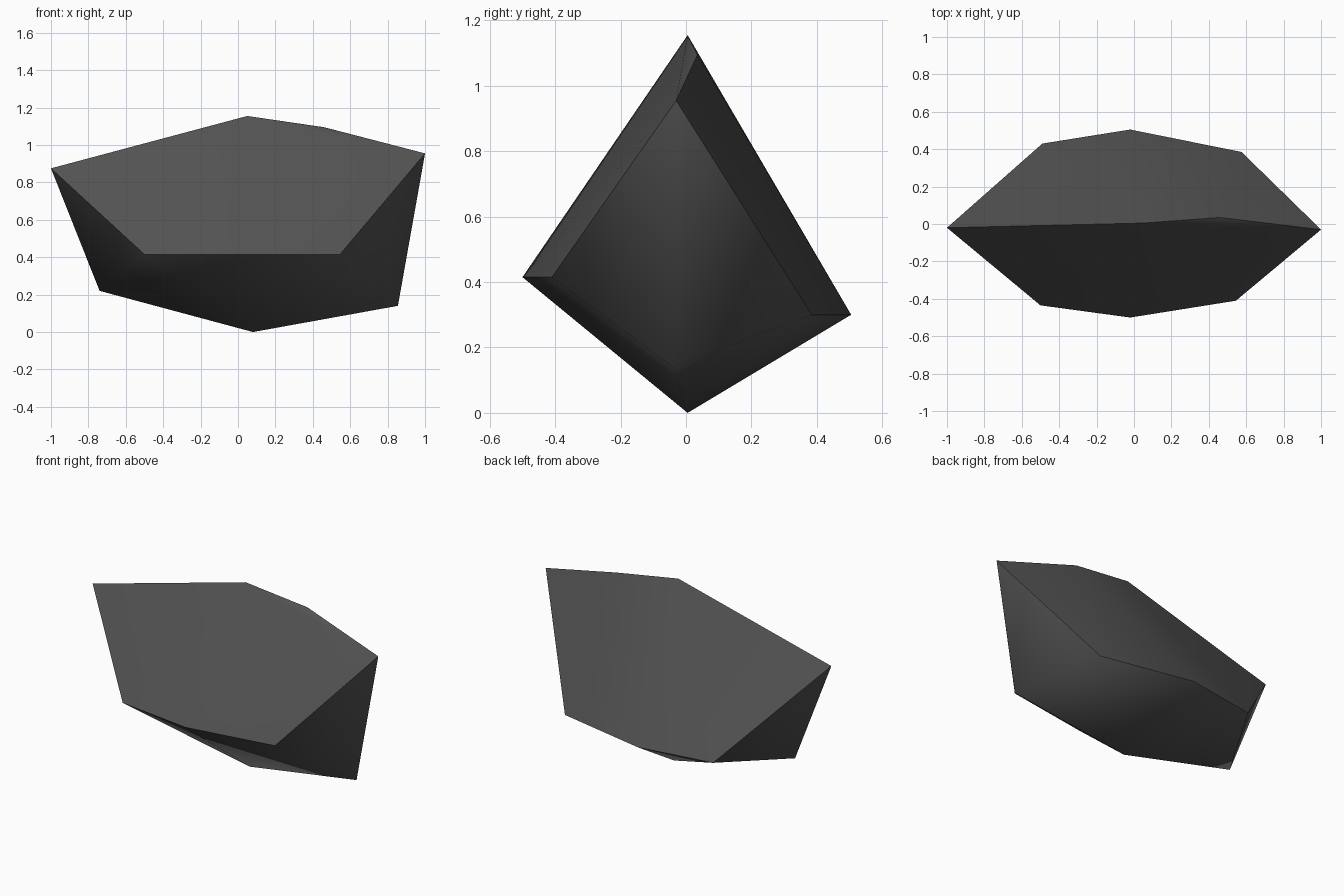
import bpy
import bmesh

cube = bpy.data.objects.get("Cube")
if cube:
    bpy.data.objects.remove(cube, do_unlink=True)

# Stone colour
stone = bpy.data.materials.new("dark_grey_stone")
stone.use_nodes = True
colour = (0.085, 0.085, 0.085, 1)
stone.diffuse_color = colour
bsdf = next(n for n in stone.node_tree.nodes if n.type == "BSDF_PRINCIPLED")
bsdf.inputs["Base Color"].default_value = colour
bsdf.inputs["Roughness"].default_value = 0.9

# Corners of the rock: top ridge, front belt, back belt, keel
ridge = [(-1, -0.02, 0.875), (0.05, 0.005, 1.155), (0.46, 0.035, 1.095), (1, -0.03, 0.955)]
front_belt = [(-0.5, -0.435, 0.415), (-0.02, -0.5, 0.415), (0.545, -0.41, 0.415)]
back_belt = [(-0.49, 0.43, 0.3), (-0.02, 0.505, 0.3), (0.575, 0.385, 0.3)]
keel = [(-0.74, -0.03, 0.22), (0.08, 0.005, 0), (0.855, -0.04, 0.14)]

bm = bmesh.new()
for corner in ridge + front_belt + back_belt + keel:
    bm.verts.new(corner)
bmesh.ops.convex_hull(bm, input=bm.verts)
bmesh.ops.recalc_face_normals(bm, faces=bm.faces)
bm.normal_update()


# Front slope, back slope and rounded underside
def side(face):
    if face.normal.z < 0:
        return "under"
    return "front" if face.normal.y < 0 else "back"


# Smooth inside each side, sharp where two sides meet
for face in bm.faces:
    face.smooth = True
for edge in bm.edges:
    edge.smooth = len({side(f) for f in edge.link_faces}) == 1

mesh = bpy.data.meshes.new("rock")
bm.to_mesh(mesh)
bm.free()
mesh.materials.append(stone)
rock = bpy.data.objects.new("rock", mesh)
bpy.context.collection.objects.link(rock)
